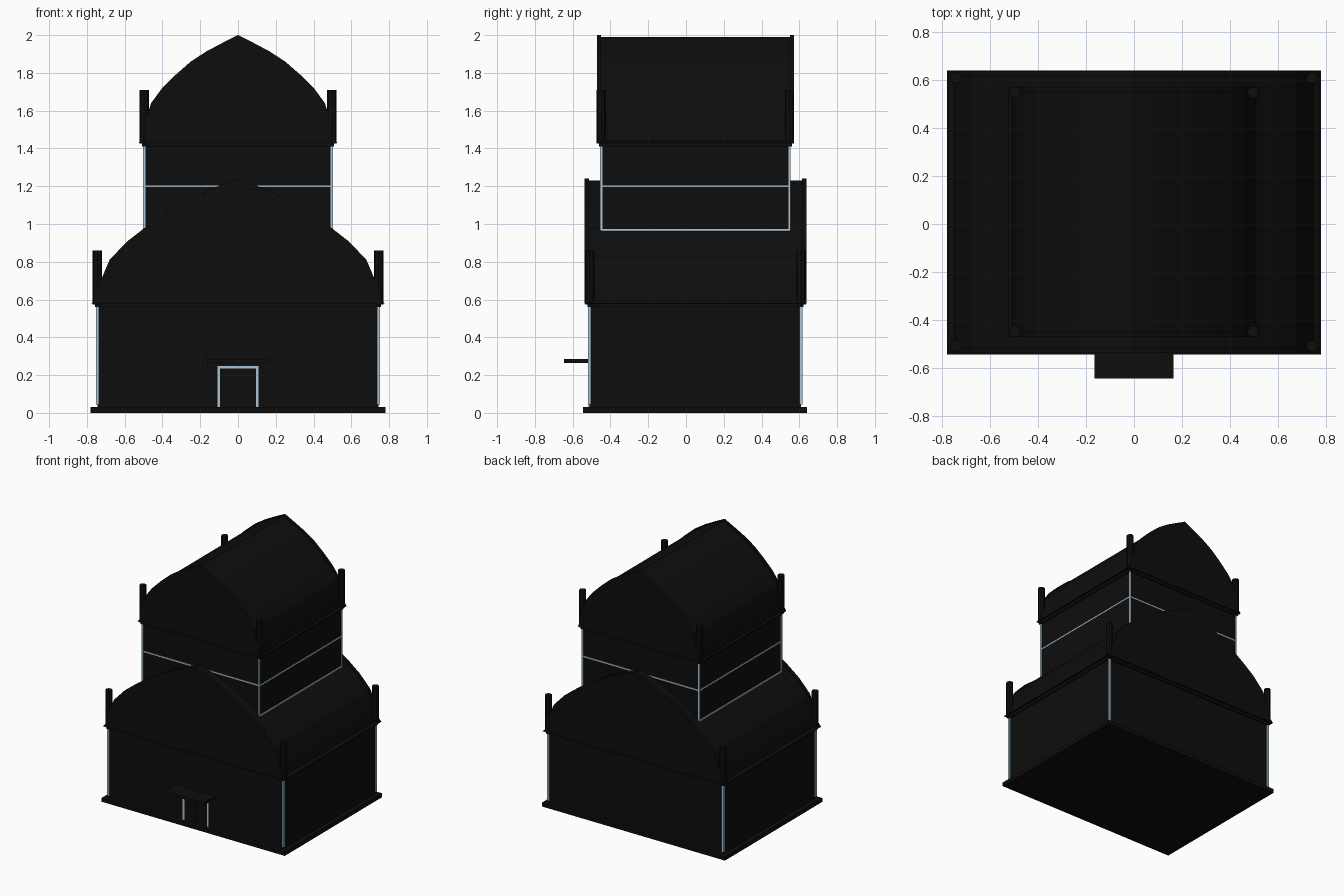
import bpy, bmesh, math

if "Cube" in bpy.data.objects:
    bpy.data.objects.remove(bpy.data.objects["Cube"])

YC = 0.05  # depth centre of the building


def material(name, rgb):
    m = bpy.data.materials.new(name)
    m.diffuse_color = (*rgb, 1)
    m.use_nodes = True
    m.node_tree.nodes["Principled BSDF"].inputs["Base Color"].default_value = m.diffuse_color
    return m


DARK = material("near_black", (0.004, 0.004, 0.004))
LIGHT = material("pale_blue_trim", (0.42, 0.56, 0.66))


def finish(name, bm, mat):
    bmesh.ops.recalc_face_normals(bm, faces=bm.faces)
    me = bpy.data.meshes.new(name)
    bm.to_mesh(me)
    bm.free()
    me.materials.append(mat)
    ob = bpy.data.objects.new(name, me)
    bpy.context.collection.objects.link(ob)
    return ob


def box(name, x0, x1, y0, y1, z0, z1, mat=DARK):
    bm = bmesh.new()
    bmesh.ops.create_cube(bm, size=1)
    for v in bm.verts:
        v.co = ((x0 + x1) / 2 + v.co.x * (x1 - x0),
                (y0 + y1) / 2 + v.co.y * (y1 - y0),
                (z0 + z1) / 2 + v.co.z * (z1 - z0))
    return finish(name, bm, mat)


def prism(name, half, y0, y1, drop=0.0):
    """Extrude a mirrored half profile (eave to ridge) along y."""
    pts = half + [(-x, z) for x, z in reversed(half) if x > 0]
    zb = half[0][1]
    bm = bmesh.new()
    rings = [[bm.verts.new((x, y, max(zb, z - drop))) for x, z in pts] for y in (y0, y1)]
    n = len(pts)
    bm.faces.new(rings[0])
    bm.faces.new(rings[1])
    for i in range(n):
        j = (i + 1) % n
        bm.faces.new((rings[0][i], rings[0][j], rings[1][j], rings[1][i]))
    return finish(name, bm, DARK)


def pinnacle(name, x, y, z0, z1, r=0.025):
    bm = bmesh.new()
    bmesh.ops.create_cone(bm, cap_ends=True, segments=8, radius1=r, radius2=r, depth=z1 - z0)
    bmesh.ops.translate(bm, verts=bm.verts, vec=(x, y, (z0 + z1) / 2))
    return finish(name, bm, DARK)


def storey(tag, hx, hy, z0, z1, profile, gable, pin_top, trim):
    """Walls, cornice, curved roof with gable ends, corner trim and pinnacles."""
    y0, y1 = YC - hy, YC + hy
    box(tag + "_walls", -hx, hx, y0, y1, z0, z1)
    box(tag + "_cornice", -hx - 0.012, hx + 0.012, y0 - 0.012, y1 + 0.012, z1 - 0.02, z1)
    prism(tag + "_roof", profile, y0 - 0.005, y1 + 0.005, 0.01)
    prism(tag + "_front_gable", profile, y0 - gable, y0 - 0.003)
    prism(tag + "_back_gable", profile, y1 + 0.003, y1 + gable)
    for sx in (-1, 1):
        for sy in (-1, 1):
            cx, cy = sx * hx, YC + sy * hy
            pinnacle(tag + "_pinnacle", cx, cy, z1 - 0.005, pin_top)
            box(tag + "_corner_trim", cx - trim, cx + trim, cy - trim, cy + trim,
                z0 + 0.015, z1 - 0.02, LIGHT)


# Plinth
box("plinth", -0.78, 0.78, -0.545, 0.64, 0, 0.03)

# Lower storey
lower = [(0.775, 0.58), (0.752, 0.605), (0.735, 0.68), (0.68, 0.81), (0.59, 0.905),
         (0.5, 0.975), (0.37, 1.065), (0.24, 1.14), (0.12, 1.195), (0, 1.24)]
storey("lower", 0.744, 0.56, 0.03, 0.58, lower, 0.028, 0.86, 0.008)

# Upper storey
upper = [(0.525, 1.43), (0.51, 1.45), (0.495, 1.53), (0.46, 1.64), (0.405, 1.715),
         (0.33, 1.79), (0.25, 1.86), (0.165, 1.915), (0.08, 1.96), (0, 2.0)]
storey("upper", 0.497, 0.498, 0.95, 1.43, upper, 0.024, 1.71, 0.006)

# Pale string course and sill lines of the upper storey
box("string_course", -0.501, 0.501, YC - 0.502, YC + 0.502, 1.195, 1.205, LIGHT)
for s in (-1, 1):
    box("sill_line", s * 0.5 - 0.004, s * 0.5 + 0.004, YC - 0.498, YC + 0.498,
        0.96, 0.973, LIGHT)

# Entrance: door leaves, pale frame, canopy
for s in (-1, 1):
    a, b = sorted((s * 0.001, s * 0.096))
    box("door_leaf", a, b, -0.514, -0.508, 0.03, 0.236)
    a, b = sorted((s * 0.096, s * 0.109))
    box("door_jamb", a, b, -0.517, -0.508, 0.03, 0.248, LIGHT)
box("door_lintel", -0.096, 0.096, -0.517, -0.508, 0.236, 0.248, LIGHT)
box("door_canopy", -0.165, 0.165, -0.645, -0.505, 0.264, 0.284)
